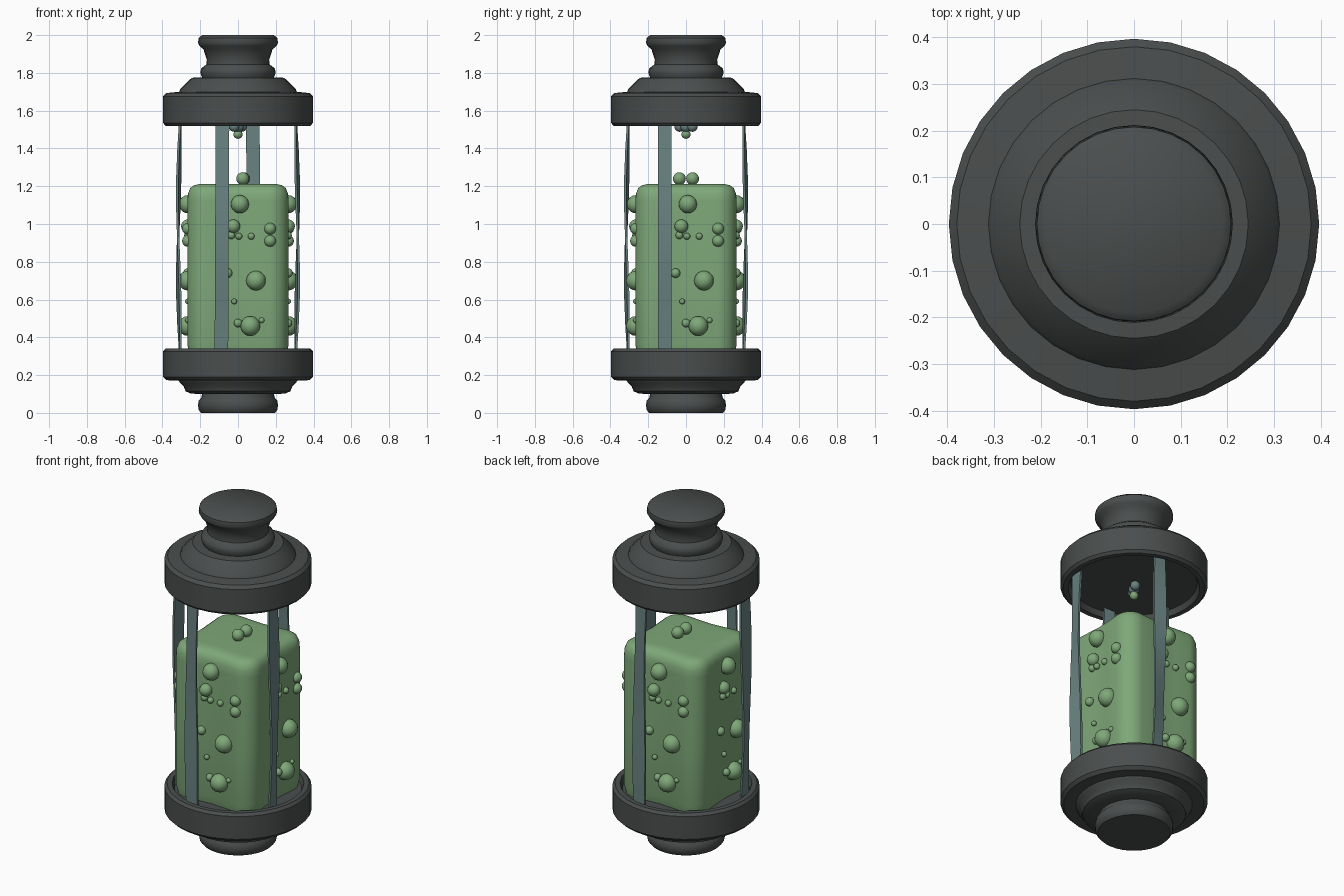
import bpy, bmesh, math
from mathutils import Vector, Matrix

if "Cube" in bpy.data.objects:
    bpy.data.objects.remove(bpy.data.objects["Cube"])


def material(name, col):
    m = bpy.data.materials.new(name)
    m.diffuse_color = (*col, 1)
    m.use_nodes = True
    m.node_tree.nodes["Principled BSDF"].inputs["Base Color"].default_value = m.diffuse_color
    return m


DARK = material("dark_metal", (0.07, 0.076, 0.076))
GREEN = material("green_slime", (0.21, 0.39, 0.19))
GLASS = material("teal_glass", (0.14, 0.225, 0.22))


def finish(bm, name, mat, angle=40):
    bmesh.ops.recalc_face_normals(bm, faces=bm.faces)
    me = bpy.data.meshes.new(name)
    bm.to_mesh(me)
    bm.free()
    me.materials.append(mat)
    ob = bpy.data.objects.new(name, me)
    bpy.context.collection.objects.link(ob)
    bpy.ops.object.select_all(action='DESELECT')
    bpy.context.view_layer.objects.active = ob
    ob.select_set(True)
    bpy.ops.object.shade_smooth_by_angle(angle=math.radians(angle))
    return ob


def bridge_rings(bm, rings):
    """Join stacked closed rings with quads and cap both ends."""
    n = len(rings[0])
    for a, b in zip(rings, rings[1:]):
        for i in range(n):
            j = (i + 1) % n
            bm.faces.new((a[i], a[j], b[j], b[i]))
    bm.faces.new(rings[0])
    bm.faces.new(rings[-1])


def lathe(name, profile, mat, n=32):
    bm = bmesh.new()
    rings = [[bm.verts.new((r * math.cos(2 * math.pi * i / n),
                            r * math.sin(2 * math.pi * i / n), z)) for i in range(n)]
             for r, z in profile]
    bridge_rings(bm, rings)
    return finish(bm, name, mat)


# Base: foot, step, wide ring with a recessed floor
lathe("base", [(0.195, 0), (0.208, 0.015), (0.212, 0.04), (0.208, 0.065), (0.195, 0.08),
               (0.19, 0.1), (0.25, 0.102), (0.278, 0.115), (0.288, 0.142), (0.308, 0.16),
               (0.315, 0.172), (0.38, 0.173), (0.397, 0.19), (0.397, 0.325), (0.383, 0.34),
               (0.355, 0.34), (0.343, 0.31)], DARK)

# Cap: recessed ceiling, wide ring, sloped shoulder, flared stopper
lathe("cap", [(0.34, 1.55), (0.355, 1.52), (0.383, 1.52), (0.397, 1.535), (0.397, 1.675),
              (0.38, 1.693), (0.312, 1.7), (0.305, 1.715), (0.245, 1.774), (0.19, 1.776),
              (0.2, 1.8), (0.194, 1.825), (0.167, 1.845), (0.165, 1.87), (0.183, 1.925),
              (0.203, 1.942), (0.212, 1.96), (0.208, 1.985), (0.19, 2.0)], DARK)


# Slime block: rounded square with slightly hollow sides
def slime_ring(bm, inset, z):
    half, rad = 0.268, 0.1
    pts = []
    for q in range(4):
        rot = Matrix.Rotation(q * math.pi / 2, 3, 'Z')
        for k in range(9):
            a = k / 8 * math.pi / 2
            c, s = half - rad, rad - inset
            pts.append(rot @ Vector((c + s * math.cos(a), c + s * math.sin(a), z)))
        for x in (0.08, 0, -0.08):
            dip = 0.012 * (1 - abs(x) / 0.16)
            pts.append(rot @ Vector((x, half - inset - dip, z)))
    return [bm.verts.new(p) for p in pts]


bm = bmesh.new()
bridge_rings(bm, [slime_ring(bm, i, z) for i, z in
                  [(0.012, 0.305), (0, 0.36), (0, 0.7), (0, 1.12), (0.003, 1.16), (0.015, 1.19),
                   (0.035, 1.205), (0.065, 1.212), (0.09, 1.213)]])
finish(bm, "slime_block", GREEN, 60)


def bubbles(name, spots, mat):
    bm = bmesh.new()
    for x, y, z, r in spots:
        bmesh.ops.create_uvsphere(bm, u_segments=16, v_segments=10, radius=r,
                                  matrix=Matrix.Translation((x, y, z)))
    return finish(bm, name, mat, 60)


# Bubbles on one side (x, z, radius), turned round to all four sides
SIDE = [(0.01, 1.105, 0.048), (-0.025, 0.988, 0.036), (0.17, 0.975, 0.031), (0.17, 0.91, 0.031),
        (0.005, 0.935, 0.018), (0.07, 0.935, 0.018), (-0.035, 0.94, 0.02), (0.095, 0.7, 0.052),
        (-0.055, 0.74, 0.025), (-0.02, 0.59, 0.015), (0.065, 0.46, 0.052), (0.0, 0.475, 0.022),
        (0.125, 0.49, 0.015)]
for q, side in enumerate(("front", "right", "back", "left")):
    ob = bubbles(side + "_bubbles", [(x, -0.265, z, r) for x, z, r in SIDE], GREEN)
    ob.data.transform(Matrix.Rotation(q * math.pi / 2, 4, 'Z'))

# Bubbles on top and drops under the cap
bubbles("top_bubbles", [(0.025, -0.035, 1.24, 0.034), (0.03, 0.035, 1.24, 0.034)], GREEN)
bubbles("hanging_drop", [(0, 0, 1.475, 0.024)], GREEN)
bubbles("cap_drops", [(-0.02, -0.034, 1.515, 0.027), (0.02, 0.034, 1.515, 0.027),
                      (0, 0, 1.515, 0.03)], GLASS)


# Glass strips: thin, slightly bowed bands between base and cap
def strip(name, side, offset, lean):
    bm = bmesh.new()
    rings = []
    for i in range(9):
        t = i / 8
        z = 0.3 + t * 1.26
        y = -0.305 - 0.012 * math.sin(math.pi * t)
        mid = offset + lean * (t - 0.5)
        twist = 0.008 * math.sin(2 * math.pi * t)
        rings.append([bm.verts.new((mid + sx * 0.036, y + sy * 0.006 + sx * twist, z))
                      for sx, sy in ((-1, -1), (1, -1), (1, 1), (-1, 1))])
    bridge_rings(bm, rings)
    bmesh.ops.rotate(bm, verts=bm.verts, matrix=Matrix.Rotation(side * math.pi / 2, 3, 'Z'))
    finish(bm, name, GLASS)


strip("front_strip", 0, -0.085, 0.006)
strip("right_strip", 1, -0.113, 0.0)
strip("back_strip", 2, -0.085, 0.015)
strip("left_strip", 3, 0.113, 0.0)
